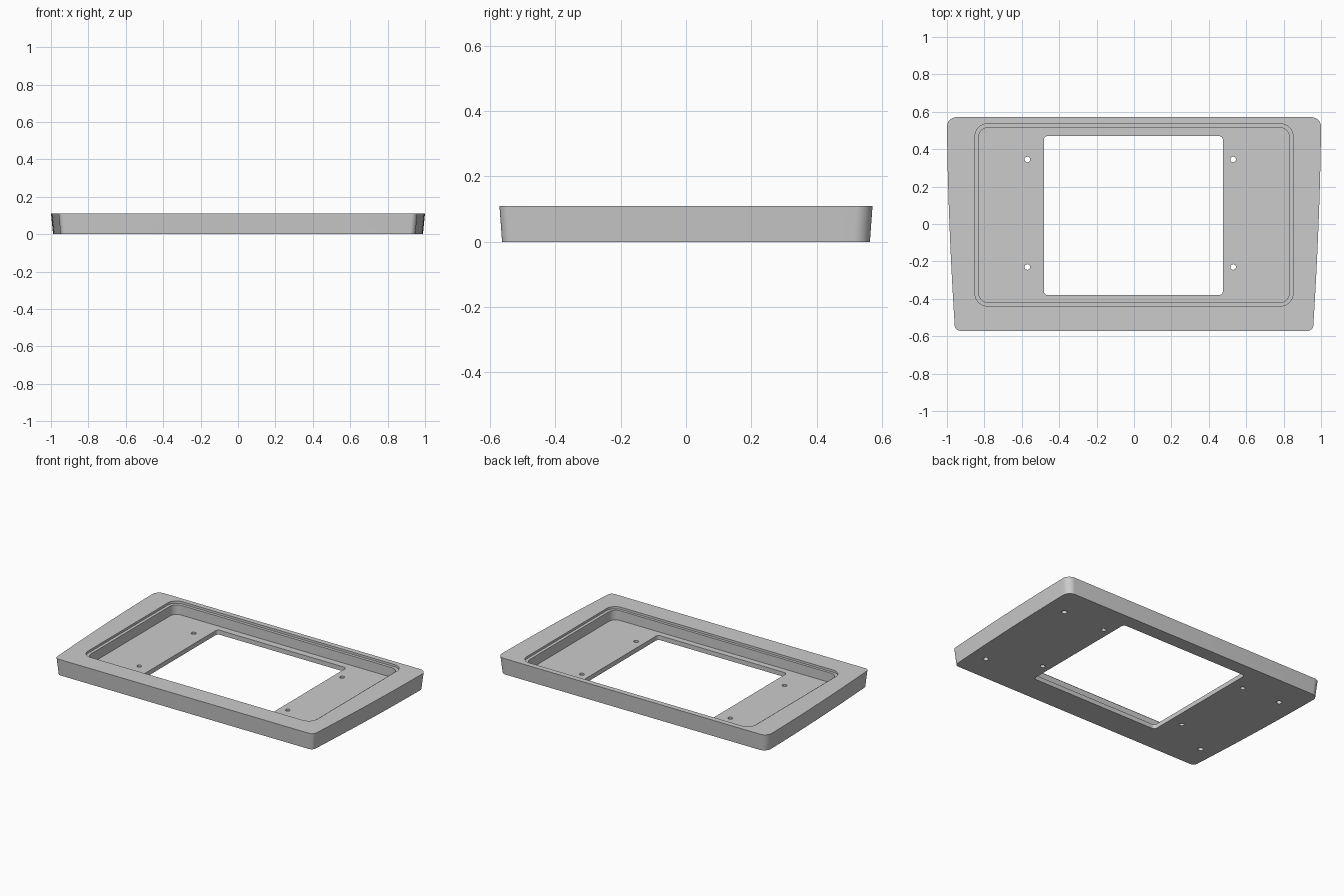
import bpy, bmesh, math
from mathutils import Vector

cube = bpy.data.objects.get("Cube")
if cube:
    bpy.data.objects.remove(cube, do_unlink=True)

grey = bpy.data.materials.new("plain grey")
grey.use_nodes = True
colour = (0.6, 0.6, 0.6, 1)
grey.diffuse_color = colour
grey.node_tree.nodes["Principled BSDF"].inputs["Base Color"].default_value = colour

HEIGHT = 0.11
FLOOR = 0.03


def rounded(corners, steps=8):
    """Outline from (x, y, radius) corners, counter-clockwise."""
    out = []
    for i, (x, y, r) in enumerate(corners):
        p = Vector((x, y))
        if r == 0:
            out.append(p)
            continue
        a = (Vector(corners[i - 1][:2]) - p).normalized()
        b = (Vector(corners[(i + 1) % len(corners)][:2]) - p).normalized()
        half = a.angle(b) / 2
        centre = p + (a + b).normalized() * (r / math.sin(half))
        start = p + a * (r / math.tan(half)) - centre
        end = p + b * (r / math.tan(half)) - centre
        for k in range(steps + 1):
            out.append(centre + start.lerp(end, k / steps).normalized() * r)
    return out


def rectangle(x0, x1, y0, y1, r):
    return rounded([(x0, y0, r), (x1, y0, r), (x1, y1, r), (x0, y1, r)])


def circle(x, y, r, sides=24):
    return [Vector((x + r * math.cos(k * math.tau / sides),
                    y + r * math.sin(k * math.tau / sides))) for k in range(sides)]


def prism(name, outline, z0, z1, foot=(1, 1)):
    """Solid between two heights; foot scales the lower outline."""
    bm = bmesh.new()
    low = [bm.verts.new((p.x * foot[0], p.y * foot[1], z0)) for p in outline]
    top = [bm.verts.new((p.x, p.y, z1)) for p in outline]
    bm.faces.new(low[::-1])
    bm.faces.new(top)
    n = len(outline)
    for i in range(n):
        j = (i + 1) % n
        bm.faces.new((low[i], low[j], top[j], top[i]))
    bmesh.ops.recalc_face_normals(bm, faces=bm.faces)
    mesh = bpy.data.meshes.new(name)
    bm.to_mesh(mesh)
    bm.free()
    mesh.materials.append(grey)
    obj = bpy.data.objects.new(name, mesh)
    bpy.context.collection.objects.link(obj)
    return obj


# Tapered body with gently bowed sides
BACK, FRONT = 0.571, -0.571
side = []
for k in range(1, 14):
    t = k / 14
    side.append((1 - 0.043 * t ** 1.7, BACK + (FRONT - BACK) * t, 0))
right = [(0.957, FRONT, 0.03)] + side[::-1] + [(1.0, BACK, 0.05)]
left = [(-x, y, r) for x, y, r in right[::-1]]
frame = prism("panel_frame", rounded(right + left), 0, HEIGHT, foot=(0.989, 0.986))

# Stepped pocket and window
cutters = [
    prism("lip_cutter", rectangle(-0.85, 0.85, -0.438, 0.535, 0.065), HEIGHT - 0.015, 0.2),
    prism("pocket_cutter", rectangle(-0.83, 0.83, -0.42, 0.515, 0.05), FLOOR, 0.2),
    prism("window_cutter", rectangle(-0.482, 0.475, -0.38, 0.47, 0.02), -0.1, 0.2),
]

# Through holes in the floor, blind holes under the rim
for y in (-0.23, 0.345):
    for x in (-0.57, 0.53):
        cutters.append(prism("screw_hole_cutter", circle(x, y, 0.015), -0.1, 0.2))
for y in (-0.385, 0.355):
    for x in (-0.85, 0.85):
        cutters.append(prism("blind_hole_cutter", circle(x, y, 0.017), -0.1, 0.07))

bpy.ops.object.select_all(action="DESELECT")
frame.select_set(True)
bpy.context.view_layer.objects.active = frame
for cutter in cutters:
    cutter.hide_render = True
    mod = frame.modifiers.new("cut", "BOOLEAN")
    mod.operation = "DIFFERENCE"
    mod.solver = "EXACT"
    mod.object = cutter
    bpy.ops.object.modifier_apply(modifier=mod.name)
    bpy.data.objects.remove(cutter, do_unlink=True)

bpy.ops.object.shade_smooth_by_angle(angle=math.radians(30))
